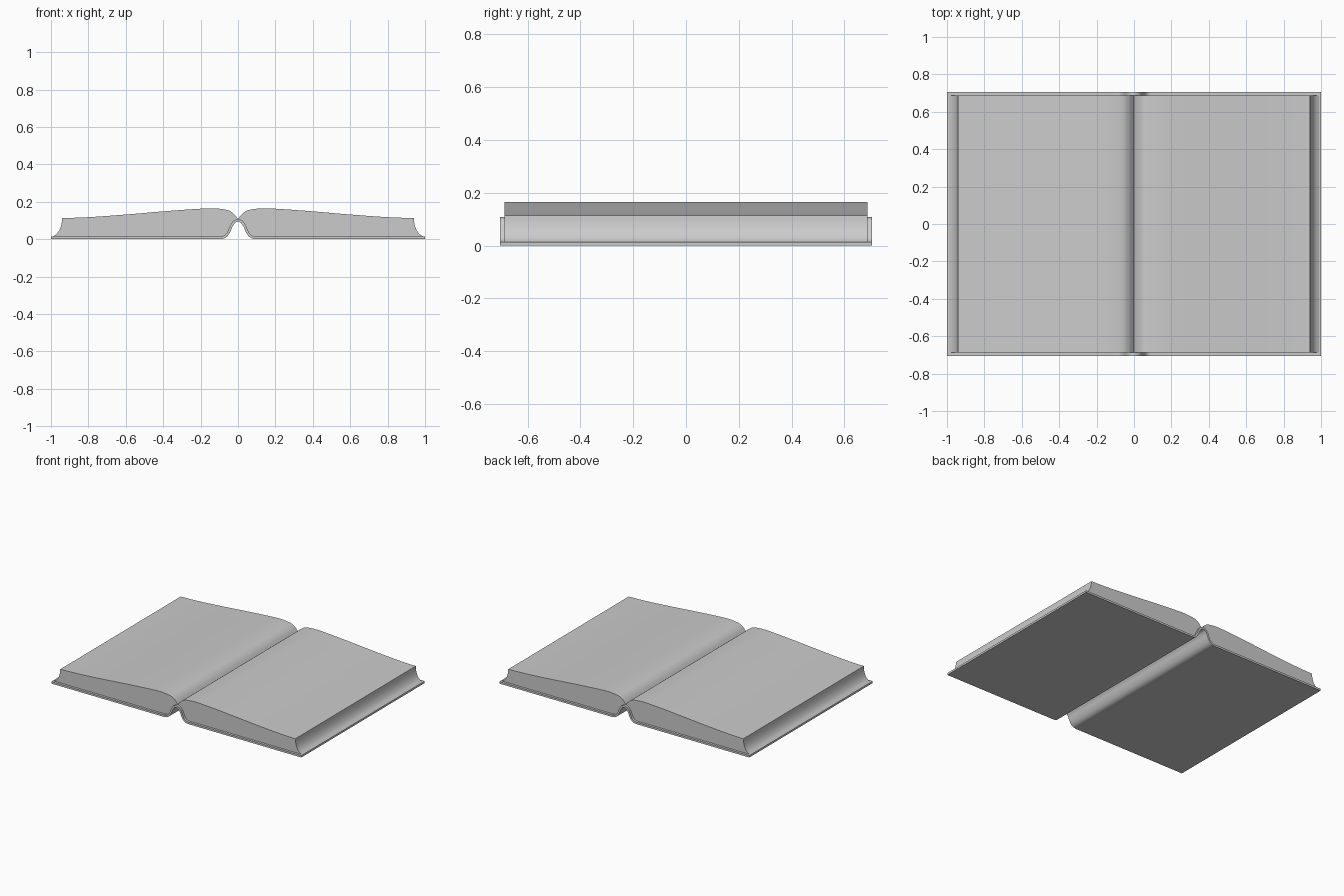
import bpy, bmesh
from mathutils import Vector

if "Cube" in bpy.data.objects:
    bpy.data.objects.remove(bpy.data.objects["Cube"])

grey = bpy.data.materials.new("book_grey")
grey.diffuse_color = (0.60, 0.60, 0.60, 1)
grey.use_nodes = True
grey.node_tree.nodes["Principled BSDF"].inputs["Base Color"].default_value = grey.diffuse_color


def smooth_path(pts, steps=6):
    """Catmull-Rom curve through 2D points."""
    p = [Vector(q) for q in pts]
    p = [2 * p[0] - p[1]] + p + [2 * p[-1] - p[-2]]
    out = []
    for a, b, c, d in zip(p, p[1:], p[2:], p[3:]):
        for i in range(steps):
            t = i / steps
            out.append(0.5 * (2 * b + (c - a) * t + (2 * a - 5 * b + 4 * c - d) * t * t
                              + (3 * b - a - 3 * c + d) * t ** 3))
    return out + [p[-2]]


def offset(path, dist):
    """Shift a path sideways along its normals."""
    out = []
    for i, q in enumerate(path):
        d = (path[min(i + 1, len(path) - 1)] - path[max(i - 1, 0)]).normalized()
        out.append(q + Vector((d.y, -d.x)) * dist)
    return out


def mirror(path):
    return [Vector((-q.x, q.y)) for q in path]


def extrude_profile(name, profile, half_depth):
    """Closed x-z profile extruded along y."""
    bm = bmesh.new()
    face = bm.faces.new([bm.verts.new((q.x, -half_depth, q.y)) for q in profile])
    ext = bmesh.ops.extrude_face_region(bm, geom=[face], use_keep_orig=True)
    moved = [g for g in ext["geom"] if isinstance(g, bmesh.types.BMVert)]
    bmesh.ops.translate(bm, verts=moved, vec=(0, 2 * half_depth, 0))
    bmesh.ops.recalc_face_normals(bm, faces=bm.faces)
    mesh = bpy.data.meshes.new(name)
    bm.to_mesh(mesh)
    bm.free()
    mesh.materials.append(grey)
    ob = bpy.data.objects.new(name, mesh)
    bpy.context.collection.objects.link(ob)
    bpy.ops.object.select_all(action='DESELECT')
    ob.select_set(True)
    bpy.context.view_layer.objects.active = ob
    bpy.ops.object.shade_smooth_by_angle(angle=0.6)
    return ob


# Underside of the right board, running up into the spine arch
arch = smooth_path([(0.10, 0), (0.075, 0.004), (0.055, 0.018), (0.040, 0.042),
                    (0.028, 0.070), (0.015, 0.088), (0, 0.094)], 4)
under = [Vector((1, 0)), Vector((0.12, 0))] + arch
under += mirror(under[:-1])[::-1]
over = offset(under, 0.014)

# Cover: boards and spine in one bent sheet
extrude_profile("cover", under + over[::-1], 0.705)

# Page block: curved top, hollow fore edge, base lying on the cover
top = smooth_path([(0, 0.108), (0.012, 0.124), (0.030, 0.142), (0.060, 0.157),
                   (0.13, 0.165), (0.22, 0.162), (0.40, 0.149), (0.60, 0.132),
                   (0.80, 0.118), (0.94, 0.113)])
fore_edge = smooth_path([(0.94, 0.113), (0.943, 0.085), (0.952, 0.055),
                         (0.968, 0.030), (0.990, 0.014)], 4)
base = over[1:len(under) // 2]
block = top + fore_edge[1:] + base
extrude_profile("right_pages", block, 0.688)
extrude_profile("left_pages", mirror(block), 0.688)
